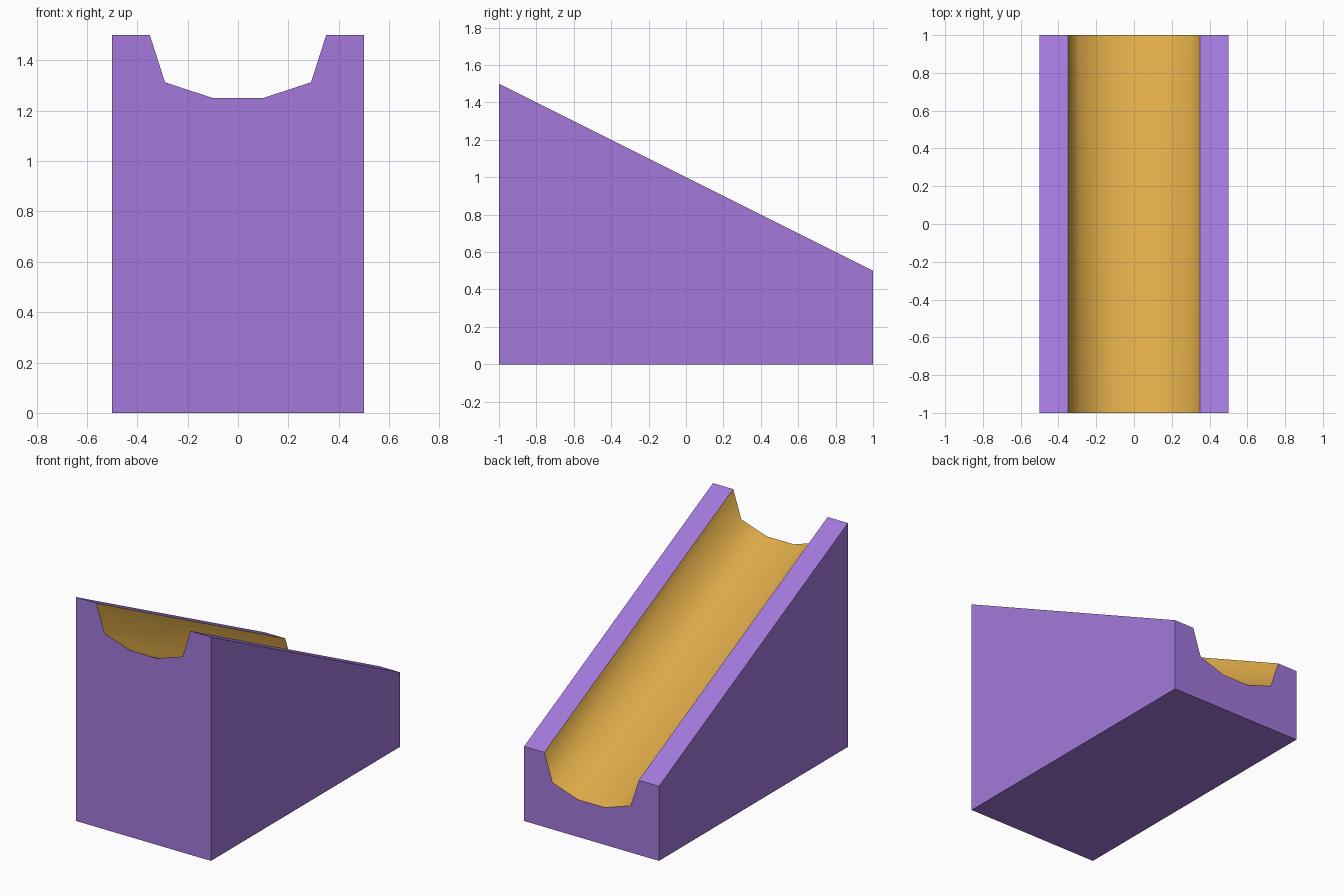
import bpy
import bmesh

if "Cube" in bpy.data.objects:
    bpy.data.objects.remove(bpy.data.objects["Cube"])


def material(name, rgb):
    mat = bpy.data.materials.new(name)
    mat.diffuse_color = (*rgb, 1.0)
    mat.use_nodes = True
    mat.node_tree.nodes["Principled BSDF"].inputs["Base Color"].default_value = mat.diffuse_color
    return mat


# Right half of the cross-section (x, z at the tall front end), floor to channel bed
half = [(0.5, 0.0), (0.5, 1.5), (0.35, 1.5), (0.29, 1.313), (0.10, 1.25)]
profile = half + [(-x, z) for x, z in reversed(half)]
CHANNEL = range(2, 7)  # profile segments that line the channel
DROP = 1.0             # fall of the slope from front to back

bm = bmesh.new()
front = [bm.verts.new((x, -1.0, z)) for x, z in profile]
back = [bm.verts.new((x, 1.0, z - DROP if z > 0 else 0.0)) for x, z in profile]

# Solid end caps
bm.faces.new(front)
bm.faces.new(back[::-1])

# Sides, base, rims and the smooth curved channel
n = len(profile)
for i in range(n):
    j = (i + 1) % n
    face = bm.faces.new((front[i], back[i], back[j], front[j]))
    if i in CHANNEL:
        face.material_index = 1
        face.smooth = True

# Keep the channel border crisp
bmesh.ops.recalc_face_normals(bm, faces=bm.faces)
for edge in bm.edges:
    edge.smooth = all(f.smooth for f in edge.link_faces)

mesh = bpy.data.meshes.new("sloped_channel_block")
bm.to_mesh(mesh)
bm.free()
mesh.materials.append(material("purple", (0.366, 0.191, 0.708)))
mesh.materials.append(material("golden_orange", (0.723, 0.402, 0.065)))
block = bpy.data.objects.new("sloped_channel_block", mesh)
bpy.context.collection.objects.link(block)
